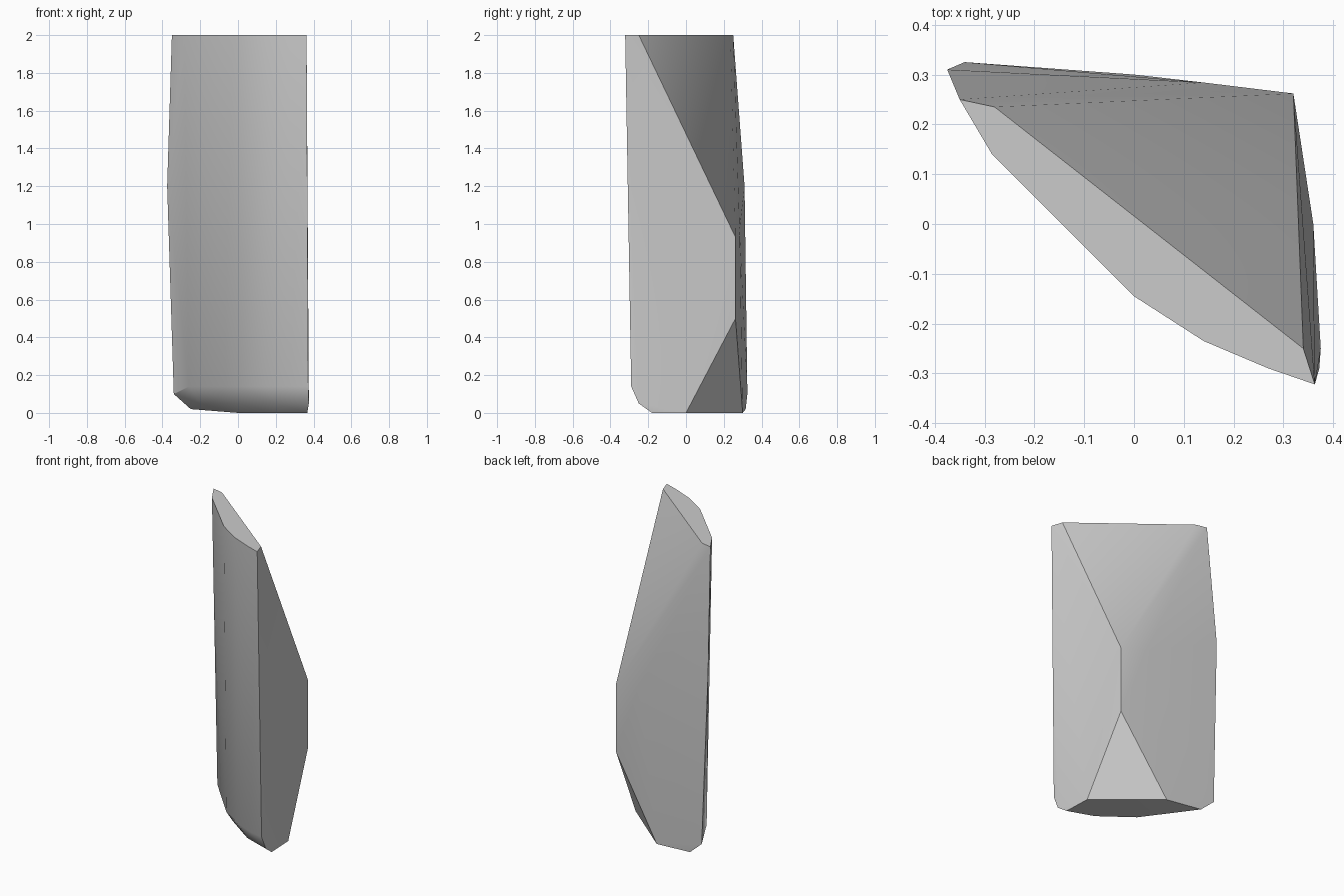
import bpy
import bmesh
import math

# Remove the default object
default_cube = bpy.data.objects.get("Cube")
if default_cube:
    bpy.data.objects.remove(default_cube, do_unlink=True)


def make_material(name, colour):
    material = bpy.data.materials.new(name)
    material.use_nodes = True
    material.diffuse_color = colour
    material.node_tree.nodes["Principled BSDF"].inputs["Base Color"].default_value = colour
    return material


def ring(height, outline):
    """Lift a flat outline to a height."""
    return [(x, y, height) for x, y in outline]


def convex_object(name, points, material, smooth_angle):
    """Wrap points in a closed convex skin, keeping flat faces whole."""
    mesh = bpy.data.meshes.new(name)
    bm = bmesh.new()
    for point in points:
        bm.verts.new(point)
    hull = bmesh.ops.convex_hull(bm, input=bm.verts[:])
    spare = {v for v in hull["geom_interior"] + hull["geom_unused"]
             if isinstance(v, bmesh.types.BMVert)}
    bmesh.ops.delete(bm, geom=list(spare), context="VERTS")
    bmesh.ops.dissolve_limit(bm, angle_limit=math.radians(0.5),
                             verts=bm.verts[:], edges=bm.edges[:])
    bmesh.ops.recalc_face_normals(bm, faces=bm.faces[:])
    bm.to_mesh(mesh)
    bm.free()
    mesh.materials.append(material)
    obj = bpy.data.objects.new(name, mesh)
    bpy.context.collection.objects.link(obj)
    for other in bpy.context.selected_objects:
        other.select_set(False)
    obj.select_set(True)
    bpy.context.view_layer.objects.active = obj
    bpy.ops.object.shade_smooth_by_angle(angle=math.radians(smooth_angle))
    return obj


stone_grey = make_material("stone grey", (0.6, 0.6, 0.6, 1))

# Flat crescent top, with the curved front on one side and a straight cut behind
top = ring(2, [(-.35, .25), (-.28, .235), (.34, -.25), (.363, -.322),
               (.27, -.29), (.14, -.235), (0, -.145), (-.285, .14)])

# Rounded lower front: three outlines drawing in towards the base
skirt = ring(.14, [(.372, -.29), (.27, -.267), (.14, -.21), (0, -.12), (-.26, .16)])
curve = ring(.05, [(.375, -.25), (.2, -.19), (0, -.05), (-.2, .18)])
base = ring(0, [(.36, 0), (0, .3), (.367, -.18), (.2, -.12), (0, .03)])

# Thin left edge behind the curved front
thin_edge = [(-.375, .31, 1.2), (-.34, .325, .1), (-.25, .316, .02)]

# Upright back ridge and the soft crease beside it
ridge = [(.32, .262, .93), (.32, .262, .5), (.14, .284, .97)]

convex_object("stone_shard", top + skirt + curve + base + thin_edge + ridge,
              stone_grey, 30)
